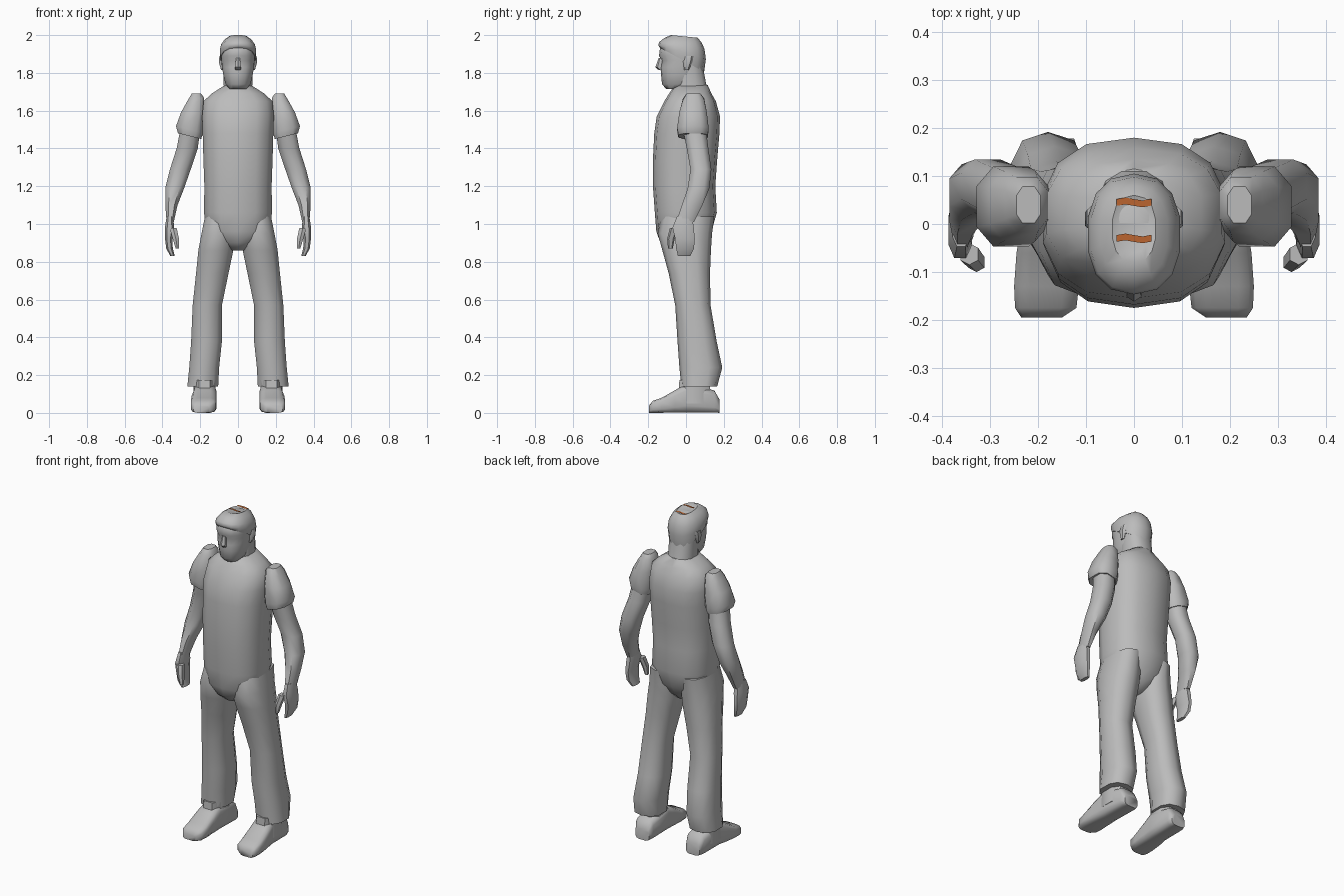
import bpy, bmesh, math


def material(name, rgb):
    m = bpy.data.materials.new(name)
    m.diffuse_color = (*rgb, 1)
    return m


GREY = material("plain grey", (0.5, 0.5, 0.5))
ORANGE = material("burnt orange", (0.5, 0.13, 0.03))


def finish(name, bm, mat, mirror=False, angle=50):
    bmesh.ops.recalc_face_normals(bm, faces=bm.faces)
    me = bpy.data.meshes.new(name)
    bm.to_mesh(me)
    bm.free()
    ob = bpy.data.objects.new(name, me)
    bpy.context.collection.objects.link(ob)
    me.materials.append(mat)
    bpy.ops.object.select_all(action='DESELECT')
    bpy.context.view_layer.objects.active = ob
    ob.select_set(True)
    bpy.ops.object.shade_smooth_by_angle(angle=math.radians(angle))
    if mirror:
        ob.modifiers.new("mirror", 'MIRROR')
    return ob


def loft(name, rings, n=10, power=0.8, mid=0.5, axis='z', mat=GREY, **kw):
    """Skin rings (level, a0, a1, b0, b1[, slope_a, slope_b]); mid places the widest point."""
    bm = bmesh.new()
    loops = []
    for t, a0, a1, b0, b1, *slope in rings:
        sa, sb = (slope + [0, 0])[:2]
        ca, cb = (a0 + a1) / 2, b0 + (b1 - b0) * mid
        loop = []
        for i in range(n):
            ang = 2 * math.pi * (i + 0.5) / n
            c, s = math.cos(ang), math.sin(ang)
            k = math.cos(math.pi / n) ** power
            a = ca + (a1 - a0) / 2 * math.copysign(abs(c) ** power, c) / k
            reach = (b1 - cb) if s > 0 else (cb - b0)
            b = cb + reach * math.copysign(abs(s) ** power, s)
            lev = t + sa * (a - ca) + sb * (b - cb)
            loop.append(bm.verts.new((a, b, lev) if axis == 'z' else (a, lev, b)))
        loops.append(loop)
    for p, q in zip(loops, loops[1:]):
        for i in range(n):
            j = (i + 1) % n
            bm.faces.new((p[i], p[j], q[j], q[i]))
    bm.faces.new(loops[0])
    bm.faces.new(loops[-1])
    return finish(name, bm, mat, **kw)


# Torso, from the crotch up to the collar
loft("torso", [(z, -w, w, f, b) for z, w, f, b in [
    (0.86, 0.035, -0.09, 0.06), (0.90, 0.09, -0.135, 0.10), (0.96, 0.165, -0.157, 0.135),
    (1.06, 0.18, -0.165, 0.163), (1.20, 0.178, -0.175, 0.155), (1.34, 0.183, -0.175, 0.165),
    (1.48, 0.187, -0.168, 0.177), (1.57, 0.19, -0.155, 0.18), (1.65, 0.182, -0.115, 0.158),
    (1.69, 0.14, -0.09, 0.135), (1.735, 0.07, -0.06, 0.115)]], n=14, power=0.8)

# Trouser legs
loft("trouser_leg", [
    (1.04, 0.03, 0.175, -0.13, 0.15), (0.95, 0.02, 0.193, -0.15, 0.138),
    (0.86, 0.025, 0.21, -0.125, 0.132), (0.74, 0.05, 0.222, -0.092, 0.127),
    (0.57, 0.085, 0.24, -0.057, 0.13), (0.38, 0.085, 0.248, -0.045, 0.162),
    (0.24, 0.10, 0.258, -0.035, 0.192), (0.14, 0.105, 0.268, -0.025, 0.165)],
    n=10, mirror=True)

# Shoes: a long body and an ankle
loft("shoe", [
    (0.178, 0.125, 0.215, 0.0, 0.07), (0.15, 0.115, 0.23, 0.0, 0.12),
    (0.0, 0.115, 0.235, 0.0, 0.155), (-0.06, 0.115, 0.245, 0.0, 0.12),
    (-0.13, 0.115, 0.25, 0.0, 0.08), (-0.175, 0.12, 0.248, 0.0, 0.065),
    (-0.195, 0.15, 0.235, 0.0, 0.04)], n=12, power=0.5, axis='y', mirror=True)
loft("ankle", [(0.05, 0.12, 0.235, -0.05, 0.14), (0.175, 0.12, 0.235, -0.04, 0.13)],
     n=8, mirror=True)

# Short sleeves, bare arms, hands
loft("sleeve", [
    (1.69, 0.195, 0.245, 0.0, 0.08), (1.66, 0.18, 0.268, -0.02, 0.10, -0.2),
    (1.59, 0.175, 0.302, -0.04, 0.115, 0.0), (1.50, 0.185, 0.328, -0.052, 0.125, 0.25),
    (1.465, 0.195, 0.318, -0.045, 0.12, 0.25)], n=8, power=0.75, mirror=True)
loft("arm", [
    (1.50, 0.20, 0.305, -0.02, 0.11), (1.40, 0.213, 0.325, 0.0, 0.122),
    (1.29, 0.25, 0.36, 0.02, 0.138), (1.19, 0.285, 0.385, 0.005, 0.128),
    (1.10, 0.32, 0.385, -0.025, 0.09), (1.01, 0.34, 0.378, -0.055, 0.045)], n=8, mirror=True)
loft("hand", [
    (1.04, 0.343, 0.378, -0.05, 0.035), (0.98, 0.338, 0.387, -0.075, 0.045),
    (0.92, 0.348, 0.386, -0.06, 0.05), (0.87, 0.345, 0.38, -0.055, 0.045),
    (0.83, 0.335, 0.358, -0.045, 0.025)], n=8, mirror=True)
loft("thumb", [
    (0.98, 0.325, 0.362, -0.085, -0.04), (0.92, 0.312, 0.345, -0.1, -0.06),
    (0.87, 0.312, 0.33, -0.095, -0.07)], n=6, mirror=True)

# Neck and head
loft("neck", [(1.66, -0.08, 0.08, -0.09, 0.125, 0, 0.3), (1.73, -0.075, 0.075, -0.06, 0.108, 0, 0.2),
              (1.84, -0.08, 0.08, -0.06, 0.09)], n=12)
loft("head", [(z, -w, w, f, b) for z, w, f, b in [
    (1.715, 0.045, -0.105, 0.02), (1.74, 0.066, -0.127, 0.06), (1.79, 0.078, -0.132, 0.08),
    (1.83, 0.084, -0.135, 0.088), (1.865, 0.087, -0.128, 0.09), (1.89, 0.088, -0.143, 0.092),
    (1.93, 0.086, -0.138, 0.09), (1.965, 0.07, -0.11, 0.07), (1.985, 0.04, -0.07, 0.035)]],
    n=14, power=0.85)
loft("nose", [(1.88, -0.01, 0.01, -0.145, -0.11), (1.83, -0.016, 0.016, -0.162, -0.11),
              (1.815, -0.014, 0.014, -0.145, -0.11)], n=6)
loft("ear", [(1.815, 0.075, 0.09, -0.01, 0.015), (1.86, 0.075, 0.102, -0.015, 0.035),
             (1.89, 0.075, 0.098, -0.01, 0.04)], n=6, mirror=True)

# Hair: a shell, low at the nape, high at the brow, with a shallow crown
loft("hair", [
    (1.87, -0.092, 0.092, -0.14, 0.096, 0, -0.55), (1.91, -0.096, 0.096, -0.147, 0.105, 0, -0.3),
    (1.945, -0.09, 0.09, -0.142, 0.098, 0, -0.15), (1.975, -0.07, 0.07, -0.115, 0.08, 0, -0.1),
    (1.993, -0.045, 0.045, -0.08, 0.06, 0, -0.1), (1.986, -0.03, 0.03, -0.06, 0.045, 0, -0.1)],
    n=14, power=0.85)

# Two thin wavy bands across the crown
for label, y, z in (("front", -0.03, 1.998), ("rear", 0.045, 1.988)):
    bm = bmesh.new()
    pairs = []
    for i in range(5):
        x = -0.036 + 0.018 * i
        dy = 0.003 * math.sin(i * 1.6)
        pairs.append([bm.verts.new((x, y + dy + s * 0.007, z)) for s in (-1, 1)])
    for p, q in zip(pairs, pairs[1:]):
        bm.faces.new((p[0], q[0], q[1], p[1]))
    finish(label + "_crown_band", bm, ORANGE)
